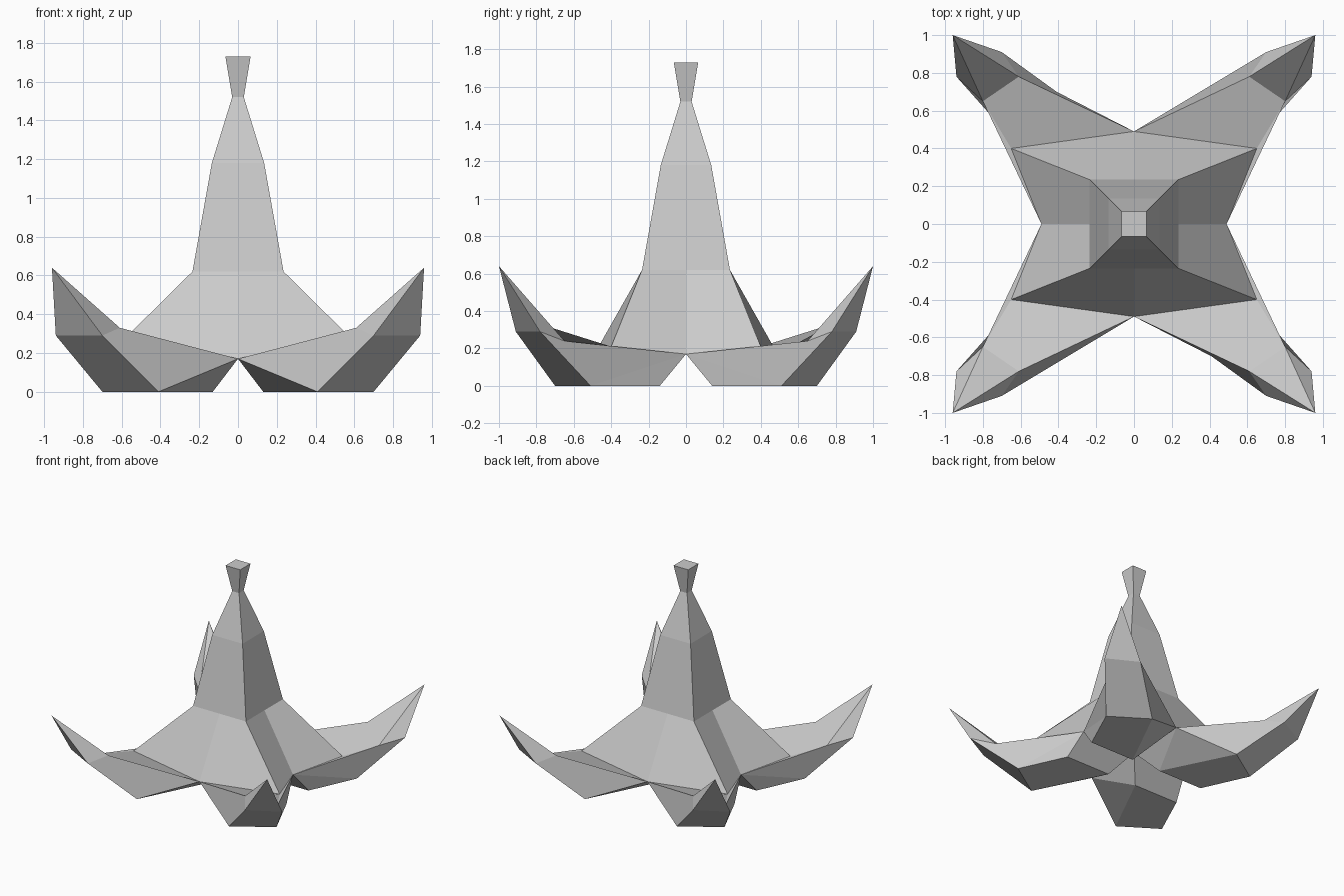
import bpy, bmesh
from mathutils import Vector

if "Cube" in bpy.data.objects:
    bpy.data.objects.remove(bpy.data.objects["Cube"])


def mirrored_object(name, quarter_faces):
    """Build a quarter shell (+x, +y) and repeat it in all four quadrants."""
    bm = bmesh.new()
    for sx in (1, -1):
        for sy in (1, -1):
            for face in quarter_faces:
                pts = [Vector((x * sx, y * sy, z)) for x, y, z in face]
                if sx * sy < 0:
                    pts.reverse()
                bm.faces.new([bm.verts.new(p) for p in pts])
    bmesh.ops.remove_doubles(bm, verts=bm.verts[:], dist=0.001)
    bmesh.ops.recalc_face_normals(bm, faces=bm.faces[:])
    mesh = bpy.data.meshes.new(name)
    bm.to_mesh(mesh)
    bm.free()
    obj = bpy.data.objects.new(name, mesh)
    bpy.context.collection.objects.link(obj)
    return obj


# Shared points where the body meets the legs
notch_y = (0, 0.49, 0.17)
notch_x = (0.49, 0, 0.17)
shoulder = (0.65, 0.40, 0.21)
centre = (0, 0, 0.17)

# Square spire that flares into the skirt
rings = [(0.065, 1.73), (0.03, 1.52), (0.135, 1.18), (0.235, 0.62)]
strips = [[(h, 0, z), (h, h, z), (0, h, z)] for h, z in rings]
strips.append([notch_x, shoulder, notch_y])
body = [[(0, 0, 1.73)] + strips[0]]
for up, low in zip(strips, strips[1:]):
    for i in range(2):
        body.append([low[i], low[i + 1], up[i + 1], up[i]])
mirrored_object("spire_body", body)

# Upturned leg: sole corners, ankle corners, top ridge and tip
sole_in, sole_x = (0.13, 0.14, 0), (0.53, 0.14, 0)
sole_a, sole_b = (0.41, 0.70, 0), (0.70, 0.51, 0)
ankle_a, ankle_b = (0.70, 0.91, 0.29), (0.94, 0.78, 0.29)
top_a, top_b = (0.61, 0.78, 0.33), (0.80, 0.65, 0.24)
tip = (0.96, 1.0, 0.64)
leg = [
    # top
    [notch_y, shoulder, top_b, top_a],
    [shoulder, notch_x, top_b],
    [top_a, top_b, tip],
    # sides
    [notch_y, top_a, ankle_a, sole_a],
    [ankle_a, top_a, tip],
    [notch_x, sole_x, sole_b],
    [notch_x, sole_b, ankle_b, top_b],
    [ankle_b, tip, top_b],
    # outer end
    [sole_a, ankle_a, ankle_b, sole_b],
    [ankle_a, tip, ankle_b],
    # underside
    [sole_in, sole_a, sole_b, sole_x],
    [notch_y, sole_a, sole_in],
    [centre, notch_y, sole_in],
    [centre, sole_in, sole_x, notch_x],
]
mirrored_object("legs", leg)
